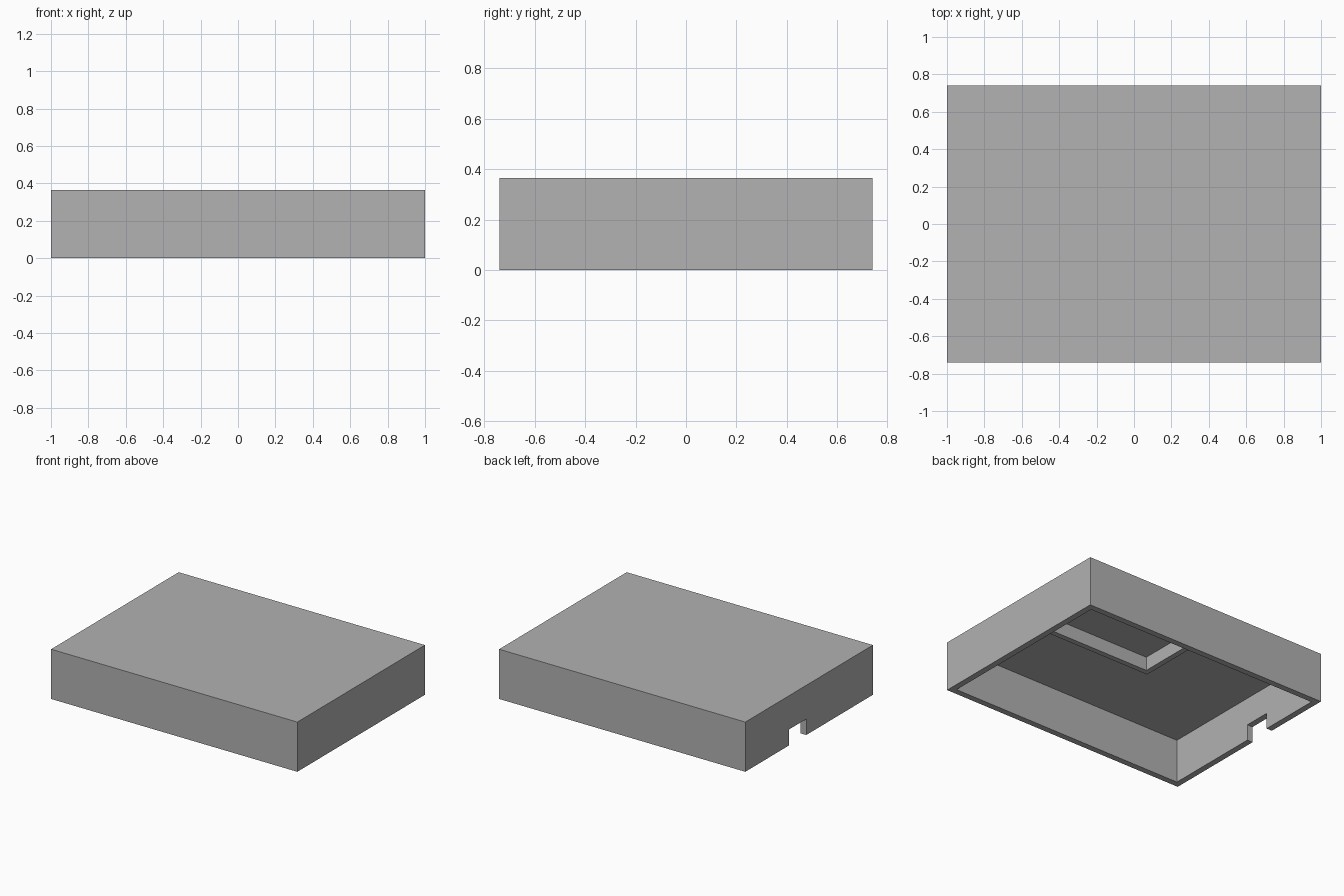
import bpy
import bmesh
from mathutils import Matrix, Vector

cube = bpy.data.objects.get("Cube")
if cube:
    bpy.data.objects.remove(cube, do_unlink=True)

X, Y, H = 1.0, 0.74, 0.365      # half width, half depth, height
T = 0.045                       # wall thickness

grey = bpy.data.materials.new("plain_grey")
grey.use_nodes = True
colour = (0.445, 0.445, 0.445, 1.0)
grey.diffuse_color = colour
grey.node_tree.nodes["Principled BSDF"].inputs["Base Color"].default_value = colour


def add_object(name, bm):
    bmesh.ops.recalc_face_normals(bm, faces=bm.faces)
    mesh = bpy.data.meshes.new(name)
    bm.to_mesh(mesh)
    bm.free()
    mesh.materials.append(grey)
    obj = bpy.data.objects.new(name, mesh)
    bpy.context.collection.objects.link(obj)
    return obj


def box(name, low, high):
    low, high = Vector(low), Vector(high)
    bm = bmesh.new()
    bmesh.ops.create_cube(bm, size=1, matrix=Matrix.Translation((low + high) / 2)
                          @ Matrix.Diagonal((high - low).to_4d()))
    return add_object(name, bm)


def prism(name, outline, bottom, top):
    bm = bmesh.new()
    face = bm.faces.new([bm.verts.new((x, y, bottom)) for x, y in outline])
    new = bmesh.ops.extrude_face_region(bm, geom=[face])["geom"]
    verts = [v for v in new if isinstance(v, bmesh.types.BMVert)]
    bmesh.ops.translate(bm, verts=verts, vec=(0, 0, top - bottom))
    return add_object(name, bm)


# Shell: a block hollowed from below, with a cable notch in its right wall
shell = box("shell", (-X, -Y, 0), (X, Y, H))
cutters = [
    box("cavity_cutter", (-X + T, -Y + T, -0.1), (X - T, Y - T, H - T)),
    box("notch_cutter", (-X - 0.1, 0.033, -0.1), (-X + 0.1, 0.233, 0.117)),
]
for cutter in cutters:
    cutter.hide_render = True
    cut = shell.modifiers.new(cutter.name, "BOOLEAN")
    cut.operation = "DIFFERENCE"
    cut.solver = "EXACT"
    cut.object = cutter
bpy.context.view_layer.update()
result = shell.evaluated_get(bpy.context.evaluated_depsgraph_get())
hollow = bpy.data.meshes.new_from_object(result)
shell.modifiers.clear()
shell.data = hollow
for cutter in cutters:
    bpy.data.objects.remove(cutter, do_unlink=True)

# L-shaped partition hanging from the ceiling, closing off one corner
px, py, thick = -0.09, 0.02, 0.04
end_x, end_y = X - T / 2, Y - T / 2
prism("corner_partition", [
    (px - thick, py - thick), (end_x, py - thick), (end_x, py),
    (px, py), (px, end_y), (px - thick, end_y),
], 0.22, H - T / 2)
